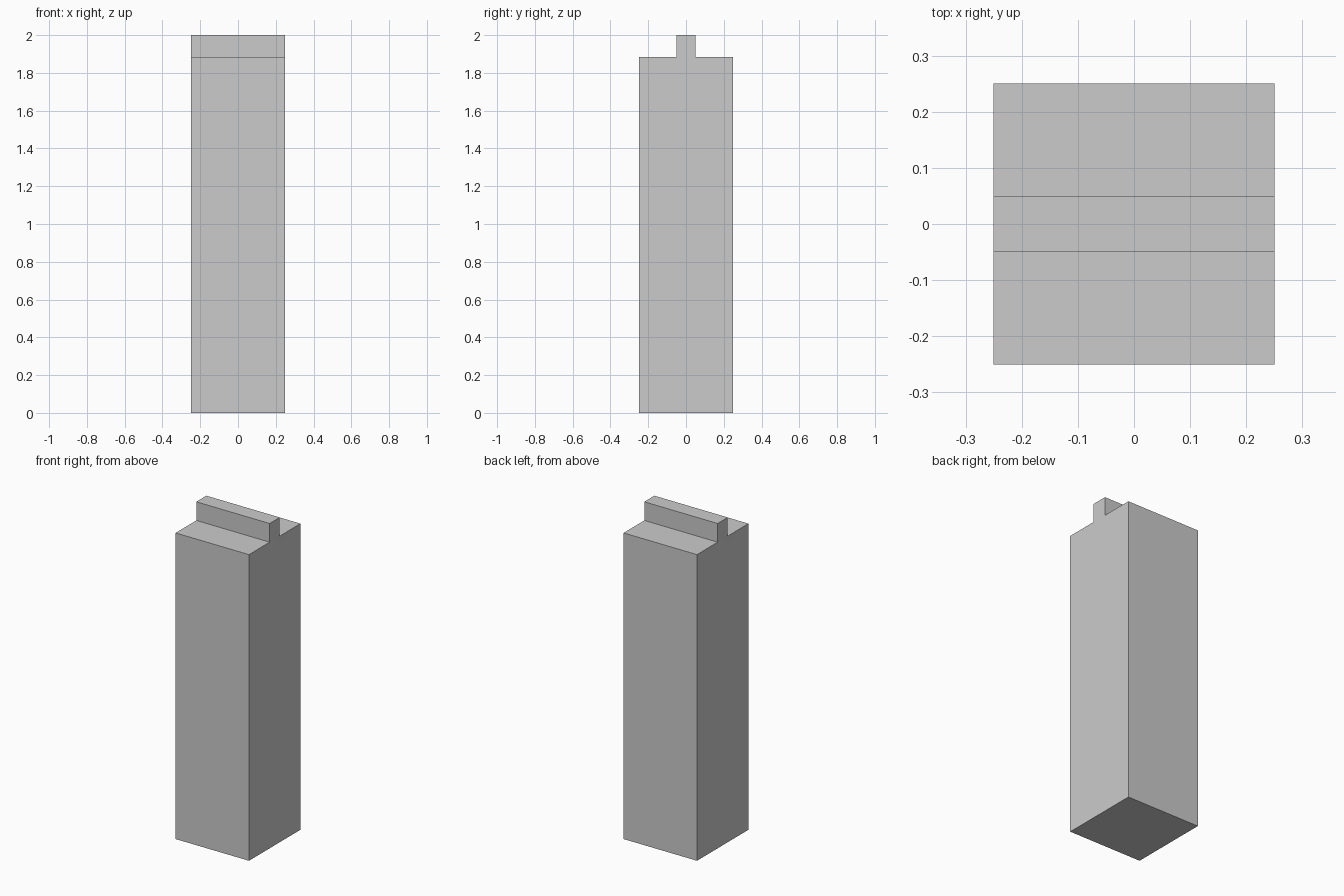
import bpy
import bmesh

if "Cube" in bpy.data.objects:
    bpy.data.objects.remove(bpy.data.objects["Cube"])

HALF = 0.25       # half width and depth of the post
TAB = 0.049       # half thickness of the top ridge
SHOULDER = 1.885  # height of the shoulders
TOP = 2.0

# Side profile (y, z): square post with a narrow ridge on top
right_half = [(HALF, 0), (HALF, SHOULDER), (TAB, SHOULDER), (TAB, TOP)]
profile = right_half + [(-y, z) for y, z in reversed(right_half)]

# Extrude the profile across the full width
bm = bmesh.new()
face = bm.faces.new([bm.verts.new((-HALF, y, z)) for y, z in profile])
result = bmesh.ops.extrude_face_region(bm, geom=[face], use_keep_orig=True)
verts = [v for v in result["geom"] if isinstance(v, bmesh.types.BMVert)]
bmesh.ops.translate(bm, verts=verts, vec=(2 * HALF, 0, 0))
bmesh.ops.recalc_face_normals(bm, faces=bm.faces)

mesh = bpy.data.meshes.new("ridged_post")
bm.to_mesh(mesh)
bm.free()
post = bpy.data.objects.new("ridged_post", mesh)
bpy.context.collection.objects.link(post)
